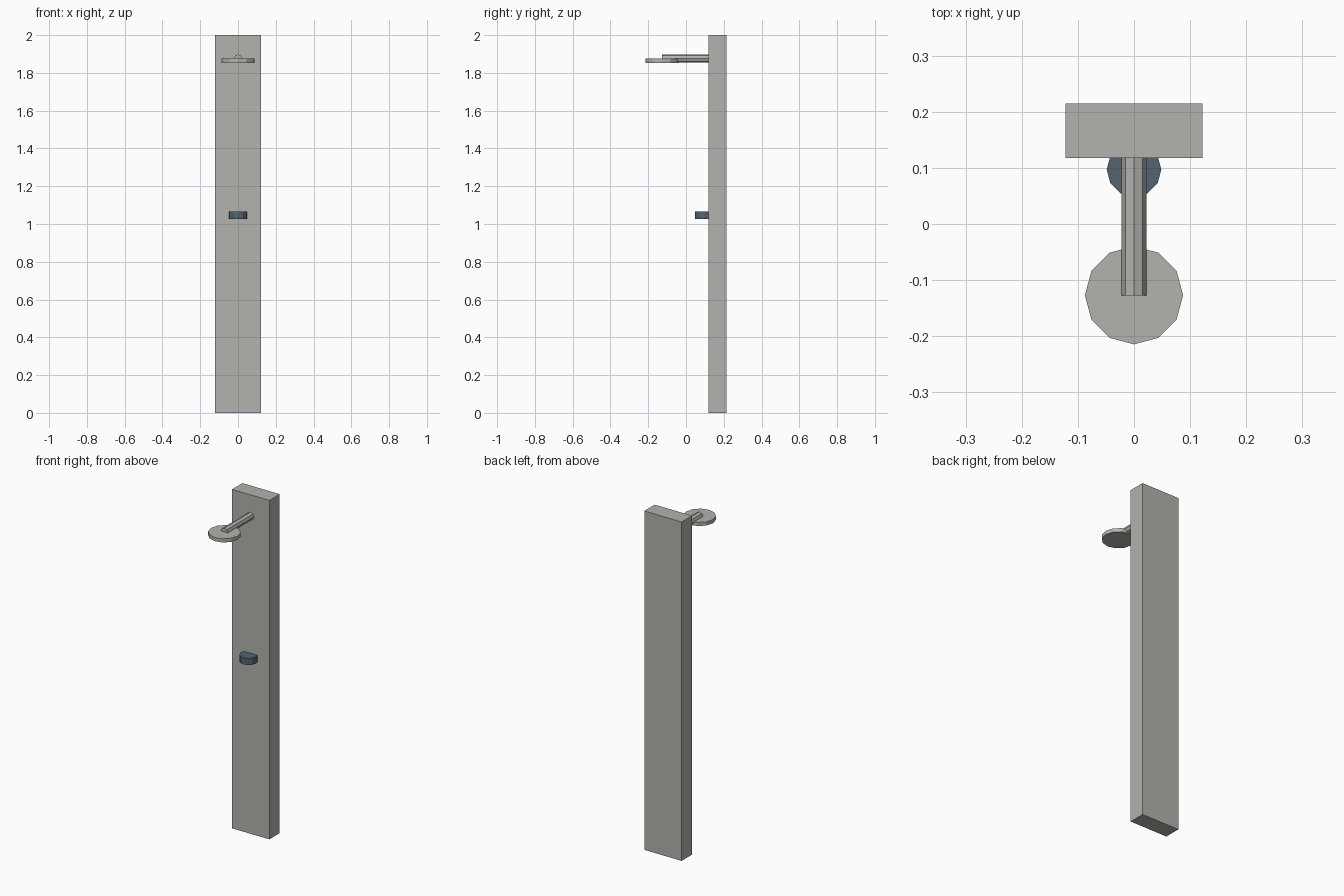
import bpy
from math import pi

cube = bpy.data.objects.get("Cube")
if cube:
    bpy.data.objects.remove(cube, do_unlink=True)


def material(name, rgb):
    mat = bpy.data.materials.new(name)
    mat.use_nodes = True
    color = (*rgb, 1)
    mat.diffuse_color = color
    mat.node_tree.nodes["Principled BSDF"].inputs["Base Color"].default_value = color
    return mat


def finish(name, mat):
    obj = bpy.context.object
    obj.name = obj.data.name = name
    obj.data.materials.append(mat)
    return obj


def box(name, center, size, mat):
    bpy.ops.mesh.primitive_cube_add(size=1, location=center)
    obj = finish(name, mat)
    obj.scale = size
    bpy.ops.object.transform_apply(location=False, rotation=False, scale=True)


def cylinder(name, center, radius, depth, sides, mat, tilt=0):
    bpy.ops.mesh.primitive_cylinder_add(vertices=sides, radius=radius, depth=depth,
                                        location=center, rotation=(tilt, 0, 0))
    finish(name, mat)


metal = material("warm grey metal", (0.445, 0.45, 0.42))
slate = material("slate blue", (0.09, 0.127, 0.156))

wall_y = 0.118   # front face of the column
back_y = 0.215
head_y = -0.127
head_z = 1.864

# Upright column
box("column", (0, (wall_y + back_y) / 2, 1), (0.244, back_y - wall_y, 2), metal)

# Shower head and the arm holding it
cylinder("shower_head", (0, head_y, head_z), 0.0875, 0.022, 12, metal)
arm_end = wall_y + 0.005
cylinder("shower_arm", (0, (head_y + arm_end) / 2, 1.876), 0.022,
         arm_end - head_y, 8, metal, pi / 2)

# Push button, partly sunk into the column
cylinder("push_button", (0, 0.097, 1.046), 0.0487, 0.039, 12, slate)
